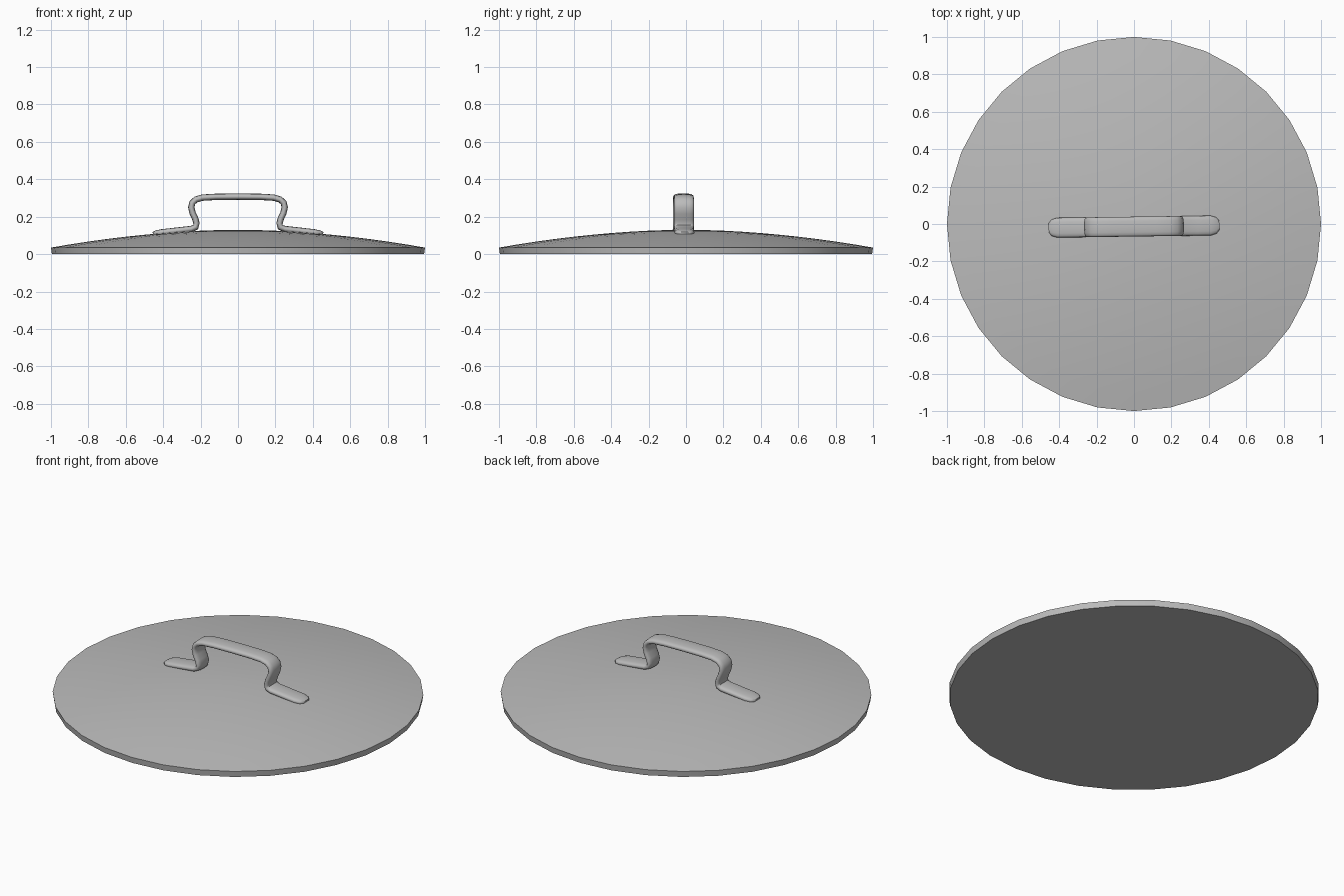
import bpy, bmesh, math
from mathutils import Vector

cube = bpy.data.objects.get("Cube")
if cube:
    bpy.data.objects.remove(cube, do_unlink=True)

metal = bpy.data.materials.new("brushed grey metal")
metal.use_nodes = True
colour = (0.5, 0.5, 0.5, 1)
metal.diffuse_color = colour
metal.node_tree.nodes["Principled BSDF"].inputs["Base Color"].default_value = colour


def make_object(name, rings, close_start=True, close_end=True, angle=40):
    """Skin a list of equal-length closed rings and smooth the result."""
    bm = bmesh.new()
    loops = [[bm.verts.new(p) for p in ring] for ring in rings]
    n = len(loops[0])
    for a, b in zip(loops, loops[1:]):
        for i in range(n):
            j = (i + 1) % n
            bm.faces.new((a[i], a[j], b[j], b[i]))
    if close_start:
        bm.faces.new(loops[0][::-1])
    if close_end:
        bm.faces.new(loops[-1])
    bmesh.ops.recalc_face_normals(bm, faces=bm.faces)
    mesh = bpy.data.meshes.new(name)
    bm.to_mesh(mesh)
    bm.free()
    mesh.materials.append(metal)
    obj = bpy.data.objects.new(name, mesh)
    bpy.context.collection.objects.link(obj)
    bpy.ops.object.select_all(action="DESELECT")
    obj.select_set(True)
    bpy.context.view_layer.objects.active = obj
    bpy.ops.object.shade_smooth_by_angle(angle=math.radians(angle))
    return obj


# Shallow domed lid with a flat underside and a thin upright rim
SIDES = 32


def circle(r, z):
    return [(r * math.sin(math.tau * i / SIDES), r * math.cos(math.tau * i / SIDES), z)
            for i in range(SIDES)]


radii = [1 - i / 10 for i in range(10)] + [0.02]
dome = [circle(r, 0.035 + 0.095 * (1 - r ** 1.85)) for r in radii]
make_object("lid", [circle(0.995, 0)] + dome)

# Bent strap handle: half the centre line as (x, z), from the top to the foot
half = [(0.0, 0.307), (0.12, 0.306), (0.19, 0.302), (0.225, 0.292), (0.244, 0.275),
        (0.25, 0.25), (0.243, 0.22), (0.229, 0.19), (0.222, 0.165), (0.226, 0.145),
        (0.25, 0.134), (0.34, 0.124), (0.41, 0.116), (0.44, 0.112), (0.455, 0.11)]
path = [Vector((-x, 0, z)) for x, z in half[:0:-1]] + [Vector((x, 0, z)) for x, z in half]

HALF_WIDTH, HALF_THICK, SECTION = 0.053, 0.017, 16
end_scale = [0.5, 0.83, 1.0]  # rounds off the tips of the feet


def section(i):
    """Rounded flat cross-section standing square to the path."""
    p = path[i]
    tangent = (path[min(i + 1, len(path) - 1)] - path[max(i - 1, 0)]).normalized()
    normal = Vector((-tangent.z, 0, tangent.x))
    s = end_scale[min(i, len(path) - 1 - i, 2)]
    ring = []
    for k in range(SECTION):
        a = math.tau * k / SECTION
        c, d = math.cos(a), math.sin(a)
        across = math.copysign(abs(c) ** 0.6, c) * HALF_WIDTH * s
        thick = math.copysign(abs(d) ** 0.8, d) * HALF_THICK * s
        ring.append(p + normal * thick + Vector((0, across, 0)))
    return ring


handle = make_object("handle", [section(i) for i in range(len(path))], angle=60)
handle.location.y = -0.014
handle.rotation_euler.z = math.radians(0.8)
